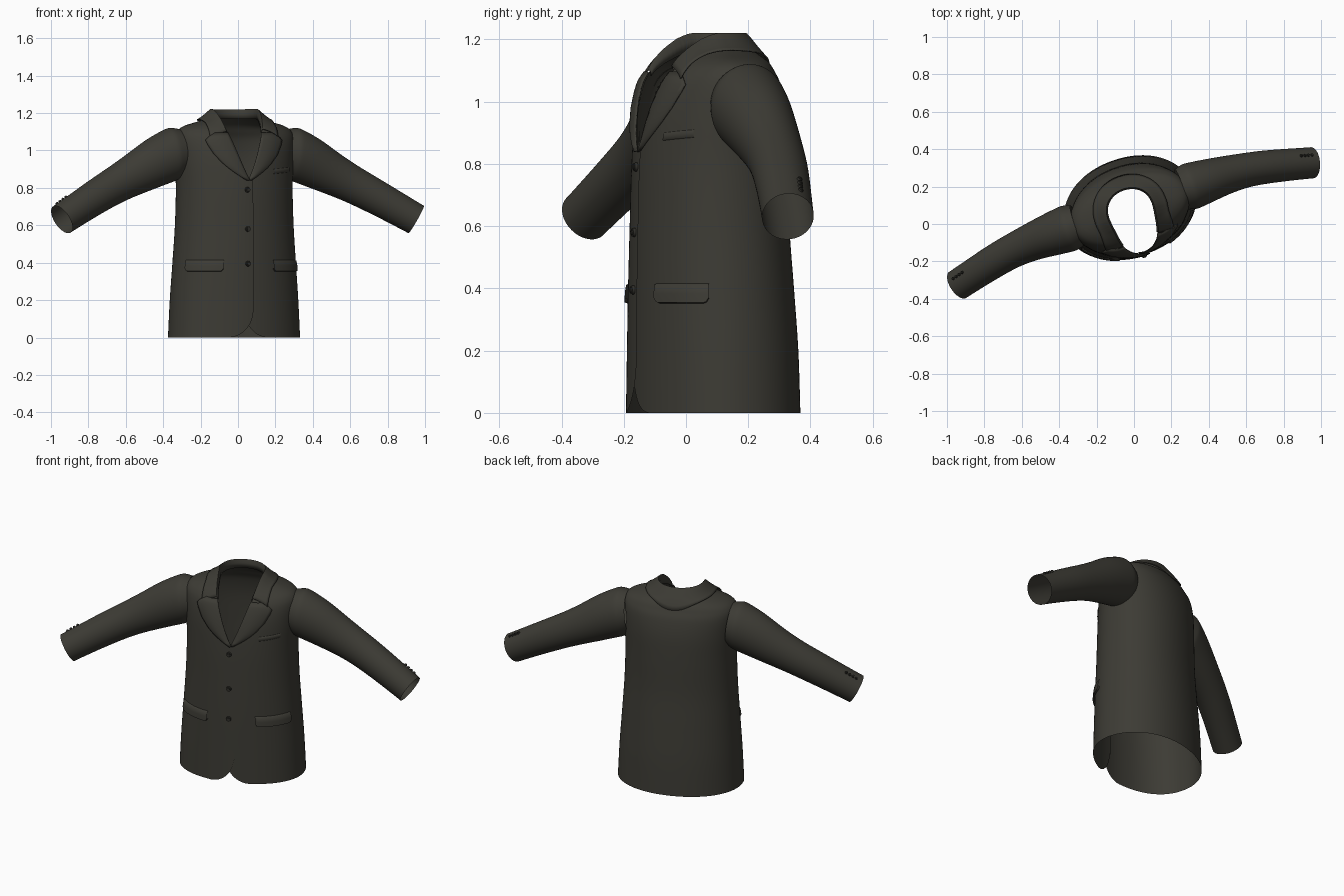
import bpy, bmesh, math
from mathutils import Vector, Matrix

if "Cube" in bpy.data.objects:
    bpy.data.objects.remove(bpy.data.objects["Cube"])

# Materials
def mat(name, col):
    m = bpy.data.materials.new(name)
    m.diffuse_color = (*col, 1)
    m.use_nodes = True
    m.node_tree.nodes["Principled BSDF"].inputs["Base Color"].default_value = m.diffuse_color
    return m
CLOTH = mat("dark_olive_cloth", (0.046, 0.044, 0.035))
BUTTON = mat("dark_button", (0.028, 0.027, 0.022))

# The whole jacket is turned about z
PLACE = Matrix.Translation((-0.02, 0.075, 0)) @ Matrix.Rotation(math.radians(19), 4, 'Z')

def finish(name, bm, material, thick=0, subsurf=0):
    me = bpy.data.meshes.new(name)
    bmesh.ops.recalc_face_normals(bm, faces=bm.faces)
    bm.to_mesh(me)
    bm.free()
    ob = bpy.data.objects.new(name, me)
    bpy.context.collection.objects.link(ob)
    me.materials.append(material)
    me.shade_smooth()
    me.set_sharp_from_angle(angle=math.radians(50))
    ob.matrix_world = PLACE
    if subsurf:
        s = ob.modifiers.new("smooth", 'SUBSURF')
        s.levels = s.render_levels = subsurf
    if thick:
        s = ob.modifiers.new("thickness", 'SOLIDIFY')
        s.thickness = thick
        s.offset = 0
    return ob

def grid(rows, closed=False):
    """Quad sheet from equal-length rows of points."""
    bm = bmesh.new()
    vs = [[bm.verts.new(p) for p in r] for r in rows]
    n = len(rows[0])
    for r0, r1 in zip(vs, vs[1:]):
        for i in range(n if closed else n - 1):
            j = (i + 1) % n
            bm.faces.new((r0[i], r0[j], r1[j], r1[i]))
    return bm

# Body cross-sections: height, half width, front depth, back depth
RINGS = [(0, .36, .25, .28), (.2, .35, .248, .274), (.4, .336, .246, .26),
         (.6, .323, .242, .245), (.8, .318, .236, .24), (.95, .325, .222, .232),
         (1.05, .33, .195, .212), (1.1, .318, .165, .188), (1.13, .28, .13, .17),
         (1.155, .2, .09, .145), (1.18, .125, .045, .115)]
LAST = len(RINGS) - 1
N = 2.1

def ring(t):
    t = min(max(t, 0), LAST)
    i = min(int(t), LAST - 1)
    f = t - i
    p = [RINGS[min(max(i + k, 0), LAST)] for k in (-1, 0, 1, 2)]
    return [.5 * (2 * b + (c - a) * f + (2 * a - 5 * b + 4 * c - d) * f * f
                  + (3 * b - a - 3 * c + d) * f ** 3) for a, b, c, d in zip(*p)]

def surf(th, t, off=0):
    z, a, bf, bb = ring(t)
    s, c = math.sin(th), math.cos(th)
    u = math.copysign(abs(s) ** (2 / N), s) * (a + off)
    v = -math.copysign(abs(c) ** (2 / N), c) * ((bf if c > 0 else bb) + off)
    return Vector((u, v, z))

def bisect(test, lo, hi):
    for _ in range(26):
        m = (lo + hi) / 2
        lo, hi = (m, hi) if test(m) else (lo, m)
    return lo

def t_at(z):
    return bisect(lambda t: ring(t)[0] < z, 0, LAST)

def front(u, z, off=0):
    """Point on the front of the body at a given width and height."""
    _, a, bf, _ = ring(t_at(z))
    k = max(0, 1 - (abs(u) / a) ** N) ** (1 / N)
    n = Vector((u / a ** 2, -k / bf, 0)).normalized()
    return Vector((u, -bf * k, z)) + n * off

def roof(u, v):
    """Height of the shoulders above a plan point."""
    def inside(t):
        _, a, bf, bb = ring(t)
        return (abs(u) / a) ** N + (abs(v) / (bf if v < 0 else bb)) ** N < 1
    return ring(bisect(inside, 5.5, LAST))[0]

def v_half(z):
    return .12 * (max(z - .84, 0) / .32) ** .85

# Body: one wrap-around sheet with overlapping front, V neck and rounded hem
COLS, ROWS = 190, 56
T0, T1 = -.09, 2 * math.pi + .06
cols, neck = [], []
for i in range(COLS + 1):
    s = i / COLS
    w = s - .6 * math.sin(2 * math.pi * s) / (2 * math.pi)
    th = T0 + (T1 - T0) * w
    k = min(max((w - .9) / .1, 0), 1)
    off = .008 * k * k * (3 - 2 * k)
    u0, v0, _ = surf(th, 0)
    x = (u0 + .03) if s < .5 else (.02 - u0)
    zmin = 0
    if v0 < 0 and x < .14:
        zmin = .15 * (1 - math.sqrt(max(0, 1 - (1 - max(x, 0) / .14) ** 2)))
    tmin = t_at(zmin) if zmin > 0 else 0
    tmax = 4.0
    while tmax < LAST:
        p = surf(th, tmax)
        if p.y < 0 and p.z > .84 and abs(p.x) < v_half(p.z):
            break
        tmax = min(tmax + .01, LAST)
    cols.append([surf(th, tmin + (tmax - tmin) * j / ROWS, off) for j in range(ROWS + 1)])
    if cols[-1][-1].z > 1.09:
        neck.append(cols[-1][-1])
bm = grid(cols)
# open the armholes under the sleeves
hole = [f for f in bm.faces if abs(f.calc_center_median().x) > .25 and
        ((f.calc_center_median().y - .015) / .095) ** 2 + ((f.calc_center_median().z - .985) / .105) ** 2 < 1]
bmesh.ops.delete(bm, geom=hole, context='FACES')
finish("body", bm, CLOTH)

# Collar: inner stand, fold and fall around the neck
rows = []
for p in neck:
    raise_ = .03 * min(max((p.z - 1.09) / .07, 0), 1)
    d = Vector((p.x, max(p.y, 0), 0)).normalized()
    width = .07 + .02 * (1 - raise_ / .03)
    row = [p + Vector((0, 0, -.012)) - d * .002, p + Vector((0, 0, raise_ * .6)) - d * .003]
    for k in range(7):
        f = k / 6
        q = p + d * (width * f + .004)
        q.z = max(roof(q.x, q.y), 1.05) + .010 + raise_ * (1 - f) ** 1.4
        q.y -= .006 if p.y < 0 else 0
        row.append(q)
    rows.append(row)
finish("collar", grid(rows), CLOTH, thick=.005)

# Lapels: height and outer half width
LAPEL = [(.84, .012), (.86, .045), (.88, .074), (.905, .107), (.93, .135), (.98, .178),
         (1.03, .205), (1.055, .214), (1.07, .2), (1.095, .165)]
for side, name in ((-1, "lapel_left"), (1, "lapel_right")):
    rows = []
    for z, wo in LAPEL:
        wi = v_half(z) - .005
        rows.append([front(side * (wi + (wo - wi) * f / 8), z,
                           (.012 if side < 0 else .005) + .007 * math.sin(math.pi * f / 8))
                     for f in range(9)])
    finish(name, grid(rows), CLOTH, thick=.005)

# Hip pocket flaps with rounded lower corners
for side, name in ((-1, "pocket_flap_left"), (1, "pocket_flap_right")):
    rows = []
    for i in range(25):
        f = i / 24
        th = .40 + .74 * f
        e = min(f, 1 - f) / .1
        low = .352 + (.016 * (1 - math.sqrt(1 - (1 - e) ** 2)) if e < 1 else 0)
        row = []
        for g, off in ((0, .001), (.08, .008), (.5, .011), (.95, .012), (1, .002)):
            p = surf(th, t_at(.415 + (low - .415) * g), off)
            row.append((side * p.x, p.y, p.z))
        rows.append(row)
    finish(name, grid(rows), CLOTH)

# Chest pocket welt
rows = [[front(.15 + .11 * i / 8, z + .01 * i / 8, o) for z, o in ((.875, .001), (.878, .004), (.897, .004), (.9, .001))]
        for i in range(9)]
finish("chest_pocket", grid(rows), CLOTH)

# Sleeves: centre, vertical radius, depth radius
PATH = [((.295, .015, .99), .126, .114), ((.335, .015, .985), .141, .126),
        ((.352, .015, .978), .143, .127), ((.43, .014, .942), .134, .118),
        ((.53, .012, .888), .117, .104), ((.65, .002, .828), .101, .092),
        ((.76, -.018, .77), .095, .09), ((.88, -.047, .702), .089, .086),
        ((.99, -.075, .638), .085, .084), ((1.002, -.078, .631), .085, .084)]
SEG = 28

def frame(i):
    a = Vector(PATH[min(i + 1, len(PATH) - 1)][0]) - Vector(PATH[max(i - 1, 0)][0])
    if i < 3:
        a = Vector((1, 0, -.1 - .05 * i))
    a.normalize()
    h = Vector((0, 0, 1)).cross(a).normalized()
    return a, h, a.cross(h)

def button(bm, pos, normal, r, h):
    rot = normal.to_track_quat('Z', 'Y').to_matrix().to_4x4()
    for rad, dep, lift in ((r, h, 0), (r * .6, h * .5, h * .6)):
        bmesh.ops.create_cone(bm, cap_ends=True, segments=16, radius1=rad, radius2=rad * .88, depth=dep,
                              matrix=Matrix.Translation(pos + normal * lift) @ rot)

for side, name in ((-1, "left"), (1, "right")):
    flip = Matrix.Diagonal((side, 1, 1, 1))
    rows = []
    for i, (c, rv, rh) in enumerate(PATH):
        a, h, up = frame(i)
        rows.append([flip @ (Vector(c) + up * rv * math.cos(2 * math.pi * k / SEG)
                             + h * rh * math.sin(2 * math.pi * k / SEG)) for k in range(SEG)])
    finish("sleeve_" + name, grid(rows, True), CLOTH, subsurf=2)
    # row of cuff buttons on the upper back of the sleeve
    bm = bmesh.new()
    a, h, up = frame(7)
    n = (up * math.cos(.5) + h * math.sin(.5)).normalized()
    p0, p1 = Vector(PATH[7][0]), Vector(PATH[8][0])
    for k in range(4):
        p = p0.lerp(p1, .3 + .17 * k) + n * (.089 - .001 * k)
        button(bm, flip @ p, (flip.to_3x3() @ n).normalized(), .009, .008)
    finish("cuff_buttons_" + name, bm, BUTTON)

# Front buttons
bm = bmesh.new()
for z in (.79, .58, .395):
    button(bm, front(-.009, z, .012), Vector((0, -1, 0)), .015, .01)
finish("front_buttons", bm, BUTTON)
